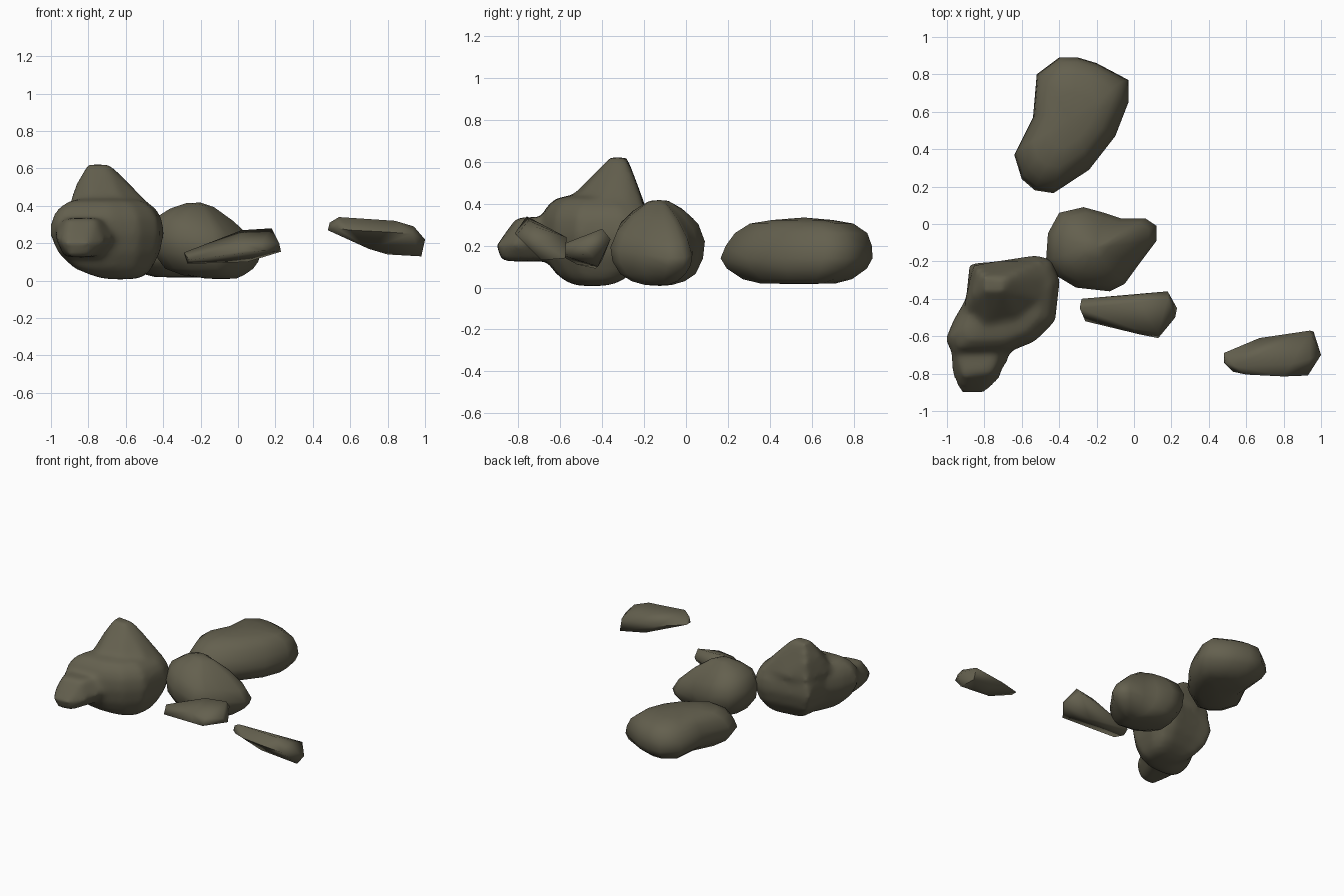
import bpy, bmesh, math
from mathutils import Vector

if "Cube" in bpy.data.objects:
    bpy.data.objects.remove(bpy.data.objects["Cube"])

stone = bpy.data.materials.new("olive stone")
stone.diffuse_color = (0.127, 0.117, 0.077, 1)
stone.use_nodes = True
stone.node_tree.nodes["Principled BSDF"].inputs["Base Color"].default_value = stone.diffuse_color


def finish(bm, name, angle):
    bmesh.ops.recalc_face_normals(bm, faces=bm.faces[:])
    me = bpy.data.meshes.new(name)
    bm.to_mesh(me)
    bm.free()
    me.materials.append(stone)
    ob = bpy.data.objects.new(name, me)
    bpy.context.collection.objects.link(ob)
    bpy.ops.object.select_all(action='DESELECT')
    ob.select_set(True)
    bpy.context.view_layer.objects.active = ob
    bpy.ops.object.shade_smooth_by_angle(angle=math.radians(angle))
    return ob


def loft(outline, centre, levels):
    """Stack scaled copies of a plan outline; level = (z, scale, dx, dy, tilt)."""
    bm = bmesh.new()
    cx, cy = centre
    rings = []
    for z, s, dx, dy, tilt in levels:
        ring = []
        for x, y in outline:
            ox, oy = (x - cx) * s, (y - cy) * s
            ring.append(bm.verts.new((cx + ox + dx, cy + oy + dy, z - tilt * ox)))
        rings.append(ring)
    n = len(outline)
    for a, b in zip(rings, rings[1:]):
        for i in range(n):
            j = (i + 1) % n
            bm.faces.new((a[i], a[j], b[j], b[i]))
    # rounded caps
    for ring, dz in ((rings[0], -0.004), (rings[-1], 0.012)):
        mid = sum((v.co for v in ring), Vector()) / n
        tip = bm.verts.new(mid + Vector((0, 0, dz)))
        for i in range(n):
            bm.faces.new((ring[i], ring[(i + 1) % n], tip))
    return bm


def add_hull(bm, points):
    """Add the convex hull of a few corners as a closed volume."""
    verts = [bm.verts.new(p) for p in points]
    bmesh.ops.convex_hull(bm, input=verts)
    loose = [v for v in bm.verts if not v.link_faces]
    bmesh.ops.delete(bm, geom=loose, context='VERTS')


def chip(name, points):
    bm = bmesh.new()
    add_hull(bm, points)
    return finish(bm, name, 75)


def at(z, *xy):
    return [(x, y, z) for x, y in xy]


# long flat boulder at the back
bm = loft([(-.40, .89), (-.30, .89), (-.20, .86), (-.03, .77), (-.03, .65), (-.10, .47), (-.24, .29),
           (-.43, .165), (-.53, .18), (-.60, .24), (-.64, .37), (-.54, .57), (-.52, .80)],
          (-.33, .54),
          [(.02, .5, .04, 0, 0), (.04, .72, .03, 0, 0), (.09, .92, .01, 0, 0), (.14, 1, 0, 0, 0),
           (.20, .96, 0, .01, 0), (.26, .87, 0, .02, 0), (.305, .68, 0, .02, 0), (.322, .4, 0, .02, 0)])
finish(bm, "back_boulder", 75)

# tilted boulder in the middle
bm = loft([(-.40, .06), (-.27, .09), (-.16, .06), (-.07, .03), (.06, .03), (.12, -.01), (.12, -.09),
           (.03, -.21), (-.05, -.32), (-.13, -.36), (-.31, -.34), (-.41, -.28), (-.47, -.19), (-.46, -.05)],
          (-.17, -.13),
          [(.012, .28, .08, 0, 0), (.03, .56, .04, 0, 0), (.065, .8, .02, 0, 0), (.13, .96, 0, 0, .1),
           (.20, 1, 0, 0, .2), (.28, .86, 0, 0, .25), (.35, .58, -.02, 0, .2), (.405, .24, -.03, 0, .15)])
finish(bm, "middle_boulder", 75)

# large peaked boulder on the left, merged from a body, peak and front lump
bm = loft([(-.88, -.21), (-.75, -.20), (-.52, -.165), (-.44, -.19), (-.395, -.30), (-.42, -.52), (-.53, -.63),
           (-.68, -.69), (-.85, -.70), (-.97, -.70), (-1.01, -.62), (-.97, -.52), (-.90, -.40)],
          (-.70, -.45),
          [(.01, .3, .07, 0, 0), (.03, .5, .06, 0, 0), (.07, .7, .03, 0, 0), (.15, .9, .01, 0, 0),
           (.25, 1, 0, 0, 0), (.33, .97, 0, 0, 0), (.385, .86, 0, 0, 0), (.425, .68, 0, 0, 0),
           (.44, .4, 0, 0, 0)])
add_hull(bm, at(.62, (-.80, -.36), (-.70, -.36), (-.68, -.29), (-.80, -.28))
         + at(.51, (-.87, -.38), (-.84, -.24), (-.62, -.24), (-.60, -.34), (-.65, -.44), (-.78, -.45))
         + at(.38, (-.91, -.48), (-.90, -.38), (-.86, -.22), (-.70, -.19), (-.50, -.20), (-.45, -.28),
              (-.45, -.42), (-.60, -.56), (-.80, -.60))
         + at(.25, (-.82, -.25), (-.50, -.23), (-.48, -.45), (-.80, -.55)))
add_hull(bm, at(.20, (-.93, -.905), (-.80, -.90), (-.72, -.83)) + at(.23, (-.98, -.78), (-.65, -.68))
         + at(.30, (-.98, -.65)) + at(.335, (-.91, -.81), (-.76, -.79), (-.92, -.62), (-.70, -.62))
         + at(.125, (-.90, -.88), (-.80, -.87), (-.73, -.66), (-.93, -.68)))
big = finish(bm, "peaked_boulder", 75)
rm = big.modifiers.new("merge", 'REMESH')
rm.mode = 'VOXEL'
rm.voxel_size = 0.02
rm.use_smooth_shade = True
sm = big.modifiers.new("soften", 'SMOOTH')
sm.factor = 0.5
sm.iterations = 8

# two faceted chips
chip("front_chip", [
    (.18, -.40, .28), (.18, -.36, .23), (.23, -.45, .155), (.22, -.50, .20), (.13, -.61, .16), (.13, -.58, .21),
    (.02, -.42, .27), (0, -.38, .22), (.05, -.42, .10), (.03, -.59, .16), (0, -.56, .21),
    (-.27, -.43, .09), (-.28, -.40, .13), (-.29, -.45, .15), (-.26, -.52, .11), (-.13, -.42, .21)])
chip("right_chip", [
    (1, -.70, .22), (.93, -.81, .25), (.94, -.72, .29), (.94, -.57, .24), (.96, -.575, .14), (.98, -.69, .13),
    (.80, -.815, .26), (.84, -.75, .32), (.84, -.60, .25), (.80, -.65, .14), (.67, -.61, .24),
    (.70, -.72, .17), (.54, -.76, .34), (.49, -.74, .31), (.48, -.69, .27), (.48, -.74, .27),
    (.53, -.79, .28), (.60, -.805, .27)])
